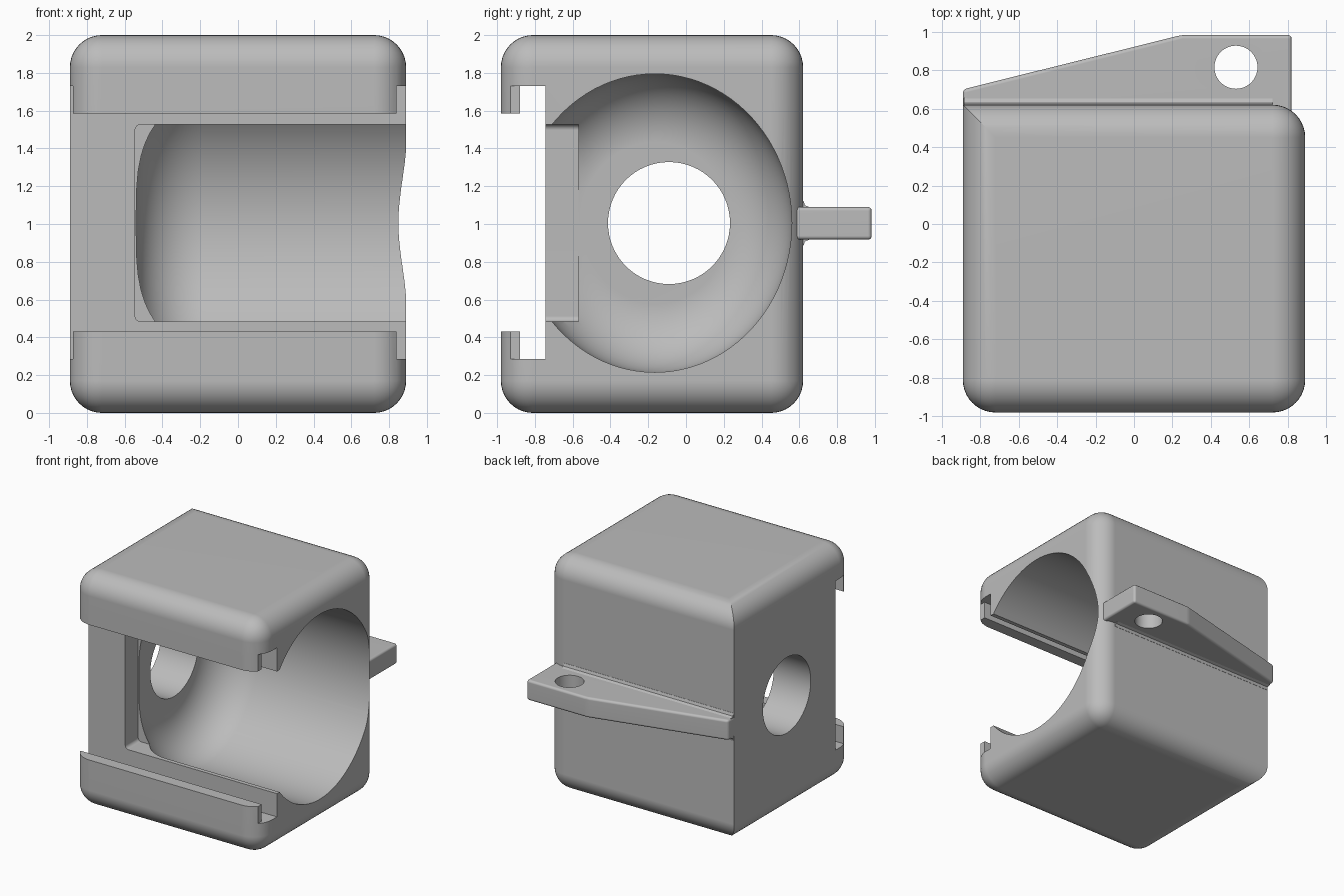
import bpy, bmesh
from math import radians, pi
from mathutils import Matrix, Vector

if "Cube" in bpy.data.objects:
    bpy.data.objects.remove(bpy.data.objects["Cube"], do_unlink=True)

grey = bpy.data.materials.new("plain grey")
grey.use_nodes = True
grey.diffuse_color = (0.5, 0.5, 0.5, 1)
grey.node_tree.nodes["Principled BSDF"].inputs["Base Color"].default_value = (0.5, 0.5, 0.5, 1)


def finish(name, bm):
    bmesh.ops.recalc_face_normals(bm, faces=bm.faces[:])
    mesh = bpy.data.meshes.new(name)
    bm.to_mesh(mesh)
    bm.free()
    obj = bpy.data.objects.new(name, mesh)
    bpy.context.collection.objects.link(obj)
    mesh.materials.append(grey)
    return obj


def box_mesh(x, y, z):
    bm = bmesh.new()
    bmesh.ops.create_cube(bm, size=1)
    for v in bm.verts:
        v.co = [r[0] if c < 0 else r[1] for r, c in zip((x, y, z), v.co)]
    return bm


def box(name, x, y, z):
    return finish(name, box_mesh(x, y, z))


def round_edges(bm, edges, radius, segments):
    bmesh.ops.bevel(bm, geom=edges, offset=radius, segments=segments,
                    profile=0.5, affect='EDGES', clamp_overlap=True)


def cylinder(name, radius, length, centre, axis):
    bm = bmesh.new()
    turn = Matrix.Rotation(pi / 2, 4, 'Y') if axis == 'X' else Matrix()
    bmesh.ops.create_cone(bm, cap_ends=True, segments=64, radius1=radius, radius2=radius,
                          depth=length, matrix=Matrix.Translation(centre) @ turn)
    return finish(name, bm)


def prism(name, points, offset, bevel=0):
    bm = bmesh.new()
    face = bm.faces.new([bm.verts.new(p) for p in points])
    out = bmesh.ops.extrude_face_region(bm, geom=[face])
    bmesh.ops.translate(bm, vec=offset,
                        verts=[g for g in out["geom"] if isinstance(g, bmesh.types.BMVert)])
    bmesh.ops.recalc_face_normals(bm, faces=bm.faces[:])
    if bevel:
        round_edges(bm, bm.edges[:], bevel, 3)
    return finish(name, bm)


def apply(obj, mod):
    bpy.context.view_layer.objects.active = obj
    bpy.ops.object.modifier_apply(modifier=mod.name)


def cut(obj, cutter):
    mod = obj.modifiers.new("cut", 'BOOLEAN')
    mod.operation = 'DIFFERENCE'
    mod.solver = 'EXACT'
    mod.object = cutter
    apply(obj, mod)
    bpy.data.objects.remove(cutter, do_unlink=True)


def smooth(obj):
    bpy.ops.object.select_all(action='DESELECT')
    obj.select_set(True)
    bpy.context.view_layer.objects.active = obj
    bpy.ops.object.shade_smooth_by_angle(angle=radians(30))
    mod = obj.modifiers.new("even shading", 'WEIGHTED_NORMAL')
    mod.keep_sharp = True


# Housing: rounded block, one back edge left square
bm = box_mesh((-0.89, 0.89), (-0.98, 0.62), (0, 2))
edges = [e for e in bm.edges
         if not all(v.co.x < 0 and v.co.y > 0 for v in e.verts)]
round_edges(bm, edges, 0.17, 10)
housing = finish("housing", bm)

# Front opening and the sliding-cover slot behind its lips
cut(housing, box("opening_cutter", (-1.2, 1.2), (-1.2, -0.87), (0.43, 1.585)))
cut(housing, box("slot_cutter", (-1.2, 1.2), (-0.88, -0.745), (0.285, 1.73)))
cut(housing, box("lip_end_cutter", (0.84, 1.2), (-1.2, -0.8), (0.285, 1.73)))

# Oval chamber along x with a rounded inner end
bm = bmesh.new()
bmesh.ops.create_cone(bm, cap_ends=True, segments=96, radius1=0.76, radius2=0.76, depth=1.74,
                      matrix=Matrix.Translation((0.33, 0, 0)) @ Matrix.Rotation(pi / 2, 4, 'Y'))
round_edges(bm, [e for e in bm.edges if all(v.co.x < 0 for v in e.verts)], 0.35, 12)
for v in bm.verts:
    v.co = Vector((v.co.x, v.co.y * 0.725 / 0.76 - 0.165, v.co.z * 0.79 / 0.76 + 1.005))
cut(housing, finish("chamber_cutter", bm))

# Rectangular window into the chamber, and the round side hole
bm = box_mesh((-0.545, 1.2), (-0.85, -0.57), (0.483, 1.527))
round_edges(bm, [e for e in bm.edges if all(v.co.x < 0 for v in e.verts)
                 and abs(e.verts[0].co.y - e.verts[1].co.y) > 0.1], 0.03, 4)
cut(housing, finish("window_cutter", bm))
cut(housing, cylinder("side_hole_cutter", 0.323, 1.0, (-0.7, -0.09, 1.005), 'X'))
smooth(housing)

# Mounting tab on the back with a screw hole
outline = [(-0.89, 0.575), (-0.89, 0.70), (0.25, 0.983), (0.82, 0.983), (0.82, 0.575)]
tab = prism("mounting_tab", [(x, y, 0.917) for x, y in outline], (0, 0, 0.173), 0.02)
cut(tab, cylinder("screw_hole_cutter", 0.112, 0.6, (0.53, 0.815, 1), 'Z'))
smooth(tab)

# Flared root where the tab meets the back wall
flare = [(0.60, 0.885), (0.622, 0.885), (0.63, 0.908), (0.655, 0.918),
         (0.655, 1.089), (0.63, 1.099), (0.622, 1.122), (0.60, 1.122)]
smooth(prism("tab_root", [(-0.885, y, z) for y, z in flare], (1.605, 0, 0)))
